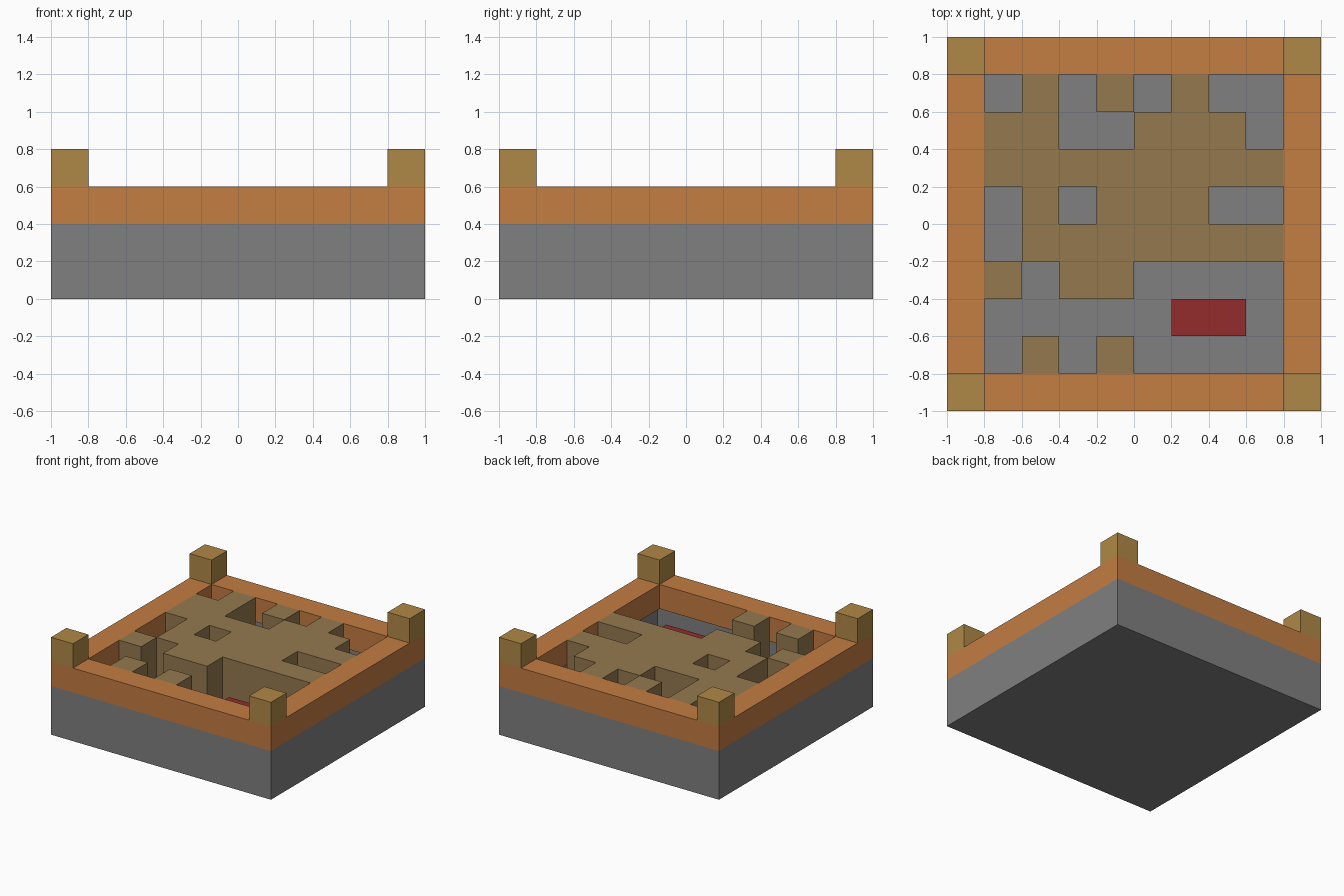
import bpy
import bmesh

old = bpy.data.objects.get("Cube")
if old:
    bpy.data.objects.remove(old, do_unlink=True)

U = 0.2  # size of one block


def material(name, srgb):
    color = [(c / 255 / 12.92) if c < 11 else ((c / 255 + 0.055) / 1.055) ** 2.4 for c in srgb] + [1]
    mat = bpy.data.materials.new(name)
    mat.use_nodes = True
    mat.diffuse_color = color
    mat.node_tree.nodes["Principled BSDF"].inputs["Base Color"].default_value = color
    return mat


stone = material("grey stone", (128, 128, 128))
clay = material("orange clay", (195, 125, 66))
gold = material("dull gold", (176, 137, 70))
earth = material("brown earth", (148, 121, 78))
red = material("dark red", (148, 44, 45))


def finish(bm, name, mat):
    bmesh.ops.recalc_face_normals(bm, faces=bm.faces)
    mesh = bpy.data.meshes.new(name)
    bm.to_mesh(mesh)
    bm.free()
    mesh.materials.append(mat)
    obj = bpy.data.objects.new(name, mesh)
    bpy.context.collection.objects.link(obj)


def raise_cells(name, mat, cells, bottom, top):
    """Extrude a flat set of grid cells (column, row from centre) into blocks."""
    bm = bmesh.new()
    corners = {}

    def corner(i, j):
        if (i, j) not in corners:
            corners[i, j] = bm.verts.new((i * U, j * U, bottom))
        return corners[i, j]

    for i, j in cells:
        bm.faces.new([corner(i, j), corner(i + 1, j), corner(i + 1, j + 1), corner(i, j + 1)])
    base = bm.faces[:]
    copy = bmesh.ops.extrude_face_region(bm, geom=base, use_keep_orig=True)
    for v in copy["geom"]:
        if isinstance(v, bmesh.types.BMVert):
            v.co.z = top
    bmesh.ops.dissolve_limit(bm, angle_limit=0.01, verts=bm.verts, edges=bm.edges)
    finish(bm, name, mat)


# Stone tray with a sunken floor
bm = bmesh.new()
bmesh.ops.create_cube(bm, size=2)
for v in bm.verts:
    v.co.z = 0.4 if v.co.z > 0 else 0
lid = max(bm.faces, key=lambda f: f.calc_center_median().z)
bmesh.ops.inset_region(bm, faces=[lid], thickness=U)
pit = bmesh.ops.extrude_discrete_faces(bm, faces=[lid])["faces"][0]
for v in pit.verts:
    v.co.z = U
finish(bm, "stone_tray", stone)

# Clay rim around the pit
side = range(-5, 5)
rim = [(i, j) for i in side for j in side if i in (-5, 4) or j in (-5, 4)]
raise_cells("clay_rim", clay, rim, 0.4, 0.6)

# Corner posts
for i, across in ((-5, "right"), (4, "left")):
    for j, along in ((-5, "front"), (4, "back")):
        raise_cells(f"{along}_{across}_post", gold, [(i, j)], 0.6, 0.8)

# Earth blocks inside the pit, listed from back to front
plan = (
    ".#.#.#..",
    "##..###.",
    "########",
    ".#.###..",
    ".#######",
    "#.##....",
    "........",
    ".#.#....",
)
earth_cells = [(c - 4, 3 - r) for r, row in enumerate(plan) for c, mark in enumerate(row) if mark == "#"]
raise_cells("earth_blocks", earth, earth_cells, U, 0.6)

# Red box on the floor
raise_cells("red_box", red, [(1, -3), (2, -3)], U, 0.4)
